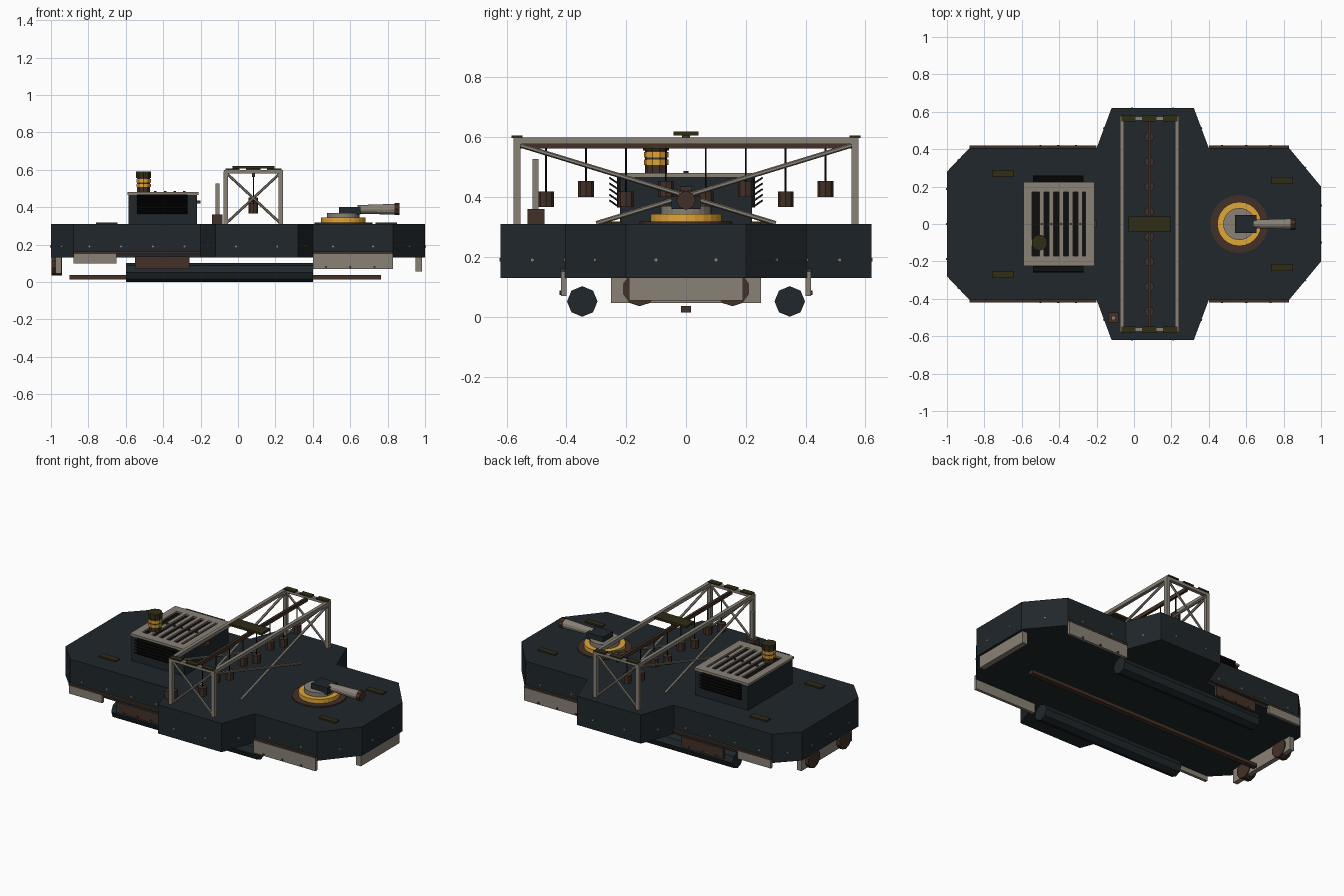
import bpy, bmesh, math
from mathutils import Vector

if "Cube" in bpy.data.objects:
    bpy.data.objects.remove(bpy.data.objects["Cube"])

def mat(name, rgb):
    m = bpy.data.materials.new(name)
    m.diffuse_color = (*rgb, 1)
    m.use_nodes = True
    m.node_tree.nodes["Principled BSDF"].inputs["Base Color"].default_value = m.diffuse_color
    return m

DARK = mat("dark_steel", (0.014, 0.02, 0.024))
BLACK = mat("black_void", (0.004, 0.004, 0.004))
BEIGE = mat("pale_metal", (0.25, 0.22, 0.18))
BROWN = mat("rust_brown", (0.055, 0.03, 0.02))
GOLD = mat("gold", (0.75, 0.38, 0.04))
OLIVE = mat("olive", (0.03, 0.025, 0.008))

def finish(name, bm, m):
    me = bpy.data.meshes.new(name)
    bmesh.ops.recalc_face_normals(bm, faces=bm.faces)
    bm.to_mesh(me)
    bm.free()
    ob = bpy.data.objects.new(name, me)
    me.materials.append(m)
    bpy.context.collection.objects.link(ob)
    return ob

def box(name, x0, x1, y0, y1, z0, z1, m, rot=None):
    bm = bmesh.new()
    bmesh.ops.create_cube(bm, size=1)
    for v in bm.verts:
        v.co = Vector((v.co.x * (x1 - x0), v.co.y * (y1 - y0), v.co.z * (z1 - z0)))
    ob = finish(name, bm, m)
    ob.location = ((x0 + x1) / 2, (y0 + y1) / 2, (z0 + z1) / 2)
    if rot:
        ob.rotation_euler = rot
    return ob

def rod(name, a, b, r1, m, n=8, r2=None):
    a, b = Vector(a), Vector(b)
    bm = bmesh.new()
    bmesh.ops.create_cone(bm, cap_ends=True, segments=n, radius1=r1,
                          radius2=r1 if r2 is None else r2, depth=(b - a).length)
    ob = finish(name, bm, m)
    ob.location = (a + b) / 2
    ob.rotation_euler = (b - a).to_track_quat('Z', 'Y').to_euler()
    return ob

def ring(name, c, r_in, r_out, z0, z1, m, n=24):
    bm = bmesh.new()
    loops = []
    for r, z in ((r_in, z0), (r_out, z0), (r_out, z1), (r_in, z1)):
        loops.append([bm.verts.new((c[0] + r * math.cos(math.tau * i / n),
                                    c[1] + r * math.sin(math.tau * i / n), z)) for i in range(n)])
    for k in range(4):
        A, B = loops[k], loops[(k + 1) % 4]
        for i in range(n):
            bm.faces.new((A[i], A[(i + 1) % n], B[(i + 1) % n], B[i]))
    return finish(name, bm, m)

# hull: extruded plan outline
half = [(-1, 0.28), (-0.88, 0.405), (-0.2, 0.405), (-0.12, 0.62),
        (0.32, 0.62), (0.4, 0.405), (0.83, 0.405), (1, 0.2)]
outline = half + [(x, -y) for x, y in reversed(half)]
bm = bmesh.new()
face = bm.faces.new([bm.verts.new((x, y, 0.13)) for x, y in outline])
top = bmesh.ops.extrude_face_region(bm, geom=[face])
bmesh.ops.translate(bm, vec=(0, 0, 0.18), verts=[v for v in top["geom"] if isinstance(v, bmesh.types.BMVert)])
finish("hull", bm, DARK)

# hull rivets
for i, p in enumerate(outline):
    a, b = Vector((*p, 0.19)), Vector((*outline[(i + 1) % len(outline)], 0.19))
    d = b - a
    nrm = Vector((-d.y, d.x, 0)).normalized()
    n = max(1, round(d.length / 0.19))
    for k in range(n):
        q = a + d * ((k + 0.5) / n)
        rod("hull_rivet", q - nrm * 0.004, q + nrm * 0.004, 0.006, BEIGE, 6)

for s in (-1, 1):
    def side(name, x0, x1, ya, yb, z0, z1, m):
        return box(name, x0, x1, min(s * ya, s * yb), max(s * ya, s * yb), z0, z1, m)
    # rubbing strips and skirts
    for x0, x1 in ((-0.88, -0.2), (0.4, 0.83)):
        side("rubbing_strip", x0, x1, 0.40, 0.42, 0.15, 0.162, BROWN)
    side("aft_skirt", -0.88, -0.65, 0.40, 0.418, 0.10, 0.155, BEIGE)
    side("mid_skirt", -0.55, -0.26, 0.40, 0.418, 0.07, 0.135, BROWN)
    side("fore_skirt", 0.4, 0.83, 0.40, 0.418, 0.07, 0.155, BEIGE)
    for x in (-0.5, -0.405, -0.31, 0.47, 0.6, 0.73):
        rod("skirt_rivet", (x, s * 0.415, 0.08), (x, s * 0.423, 0.08), 0.007, BROWN, 6)
    # float tanks and stern wheels
    rod("float_tank", (-0.6, s * 0.347, 0.051), (0.4, s * 0.347, 0.051), 0.051, DARK, 8)
    rod("stern_wheel", (-0.998, s * 0.155, 0.093), (-0.94, s * 0.155, 0.093), 0.058, BROWN, 10)
    # deck hatches
    side("aft_hatch", -0.76, -0.645, 0.25, 0.29, 0.308, 0.319, OLIVE)
    side("fore_hatch", 0.735, 0.85, 0.215, 0.25, 0.308, 0.319, OLIVE)
    # cabin louvres
    side("louvre_back", -0.54, -0.27, 0.21, 0.23, 0.365, 0.465, BLACK)
    for k in range(5):
        z = 0.375 + k * 0.019
        box("louvre_slat", -0.54, -0.27, s * 0.24 - 0.02, s * 0.24 + 0.02, z, z + 0.006, BLACK, (s * 0.6, 0, 0))

# end plates and keel
box("bow_plate", 0.95, 0.985, -0.19, 0.19, 0.055, 0.135, BEIGE)
box("stern_plate", -0.975, -0.945, -0.25, 0.25, 0.045, 0.135, BEIGE)
box("keel_bar", -0.9, 0.765, -0.016, 0.016, 0.014, 0.036, BROWN)

# engine house with slotted roof grate
box("engine_house", -0.585, -0.22, -0.22, 0.22, 0.3, 0.467, DARK)
box("house_knob", -0.222, -0.2, -0.02, 0.02, 0.42, 0.435, BROWN)
box("grate_void", -0.58, -0.22, -0.21, 0.21, 0.466, 0.47, BLACK)
for s in (-1, 1):
    box("grate_end", -0.592, -0.212, s * 0.198 - 0.027, s * 0.198 + 0.027, 0.466, 0.48, BEIGE)
box("grate_side", -0.592, -0.545, -0.172, 0.172, 0.466, 0.48, BEIGE)
box("grate_side", -0.26, -0.212, -0.172, 0.172, 0.466, 0.48, BEIGE)
for k in range(5):
    x = -0.49 + k * 0.0515 - 0.003
    box("grate_bar", x - 0.012, x + 0.012, -0.172, 0.172, 0.466, 0.48, BEIGE)
    rod("grate_bolt", (x, 0, 0.478), (x, 0, 0.487), 0.008, BROWN, 6)

# funnel
rod("funnel", (-0.505, -0.1, 0.475), (-0.505, -0.1, 0.56), 0.037, BROWN, 10)
rod("funnel_cap", (-0.505, -0.1, 0.555), (-0.505, -0.1, 0.59), 0.043, OLIVE, 10)
for z in (0.508, 0.533):
    rod("funnel_band", (-0.505, -0.1, z), (-0.505, -0.1, z + 0.017), 0.041, GOLD, 10)

# mast
box("mast_base", -0.14, -0.083, -0.53, -0.473, 0.305, 0.36, BROWN)
box("mast_pole", -0.12, -0.1, -0.513, -0.493, 0.36, 0.527, BEIGE)

# gantry frame
GX = (-0.065, 0.229)
for x in GX:
    box("gantry_beam", x - 0.011, x + 0.011, -0.577, 0.577, 0.578, 0.6, BEIGE)
    for s in (-1, 1):
        box("gantry_post", x - 0.012, x + 0.012, s * 0.565 - 0.012, s * 0.565 + 0.012, 0.305, 0.59, BEIGE)
        rod("gantry_long_brace", (x, s * 0.56, 0.575), (x, -s * 0.3, 0.312), 0.008, BEIGE, 6)
for s in (-1, 1):
    y = s * 0.565
    box("gantry_cross_beam", GX[0], GX[1], y - 0.011, y + 0.011, 0.58, 0.599, BEIGE)
    rod("gantry_end_brace", (GX[0], y, 0.312), (GX[1], y, 0.585), 0.007, BEIGE, 6)
    rod("gantry_end_brace", (GX[1], y, 0.312), (GX[0], y, 0.585), 0.007, BEIGE, 6)
    for x in (-0.03, 0.082, 0.194):
        box("gantry_cap_plate", x - 0.038, x + 0.038, y - 0.018, y + 0.018, 0.598, 0.606, OLIVE)

# hoist rail with hanging weights
box("hoist_rail", 0.074, 0.09, -0.565, 0.565, 0.562, 0.585, BROWN)
box("rail_stem", 0.07, 0.094, -0.013, 0.013, 0.58, 0.608, BROWN)
box("rail_top_plate", -0.03, 0.194, -0.041, 0.041, 0.606, 0.62, OLIVE)
for k in range(8):
    y, z = -0.468 + k * 0.1335, 0.367 + 0.034 * (k % 2)
    rod("weight_cable", (0.082, y, z + 0.04), (0.082, y, 0.57), 0.003, BLACK, 6)
    rod("hanging_weight", (0.082, y, z), (0.082, y, z + 0.052), 0.026, BROWN, 8)

# deck gun
C = (0.563, 0)
rod("gun_base", (*C, 0.305), (*C, 0.318), 0.155, BROWN, 24)
ring("gun_gold_ring", C, 0.085, 0.118, 0.315, 0.344, GOLD)
rod("gun_turntable", (*C, 0.31), (*C, 0.37), 0.086, BEIGE, 24)
box("gun_housing", 0.54, 0.655, -0.048, 0.048, 0.36, 0.402, DARK)
rod("gun_barrel", (0.64, 0, 0.388), (0.845, 0, 0.389), 0.023, BEIGE, 12, 0.029)
rod("gun_muzzle", (0.838, 0, 0.389), (0.863, 0, 0.389), 0.032, BROWN, 8)
